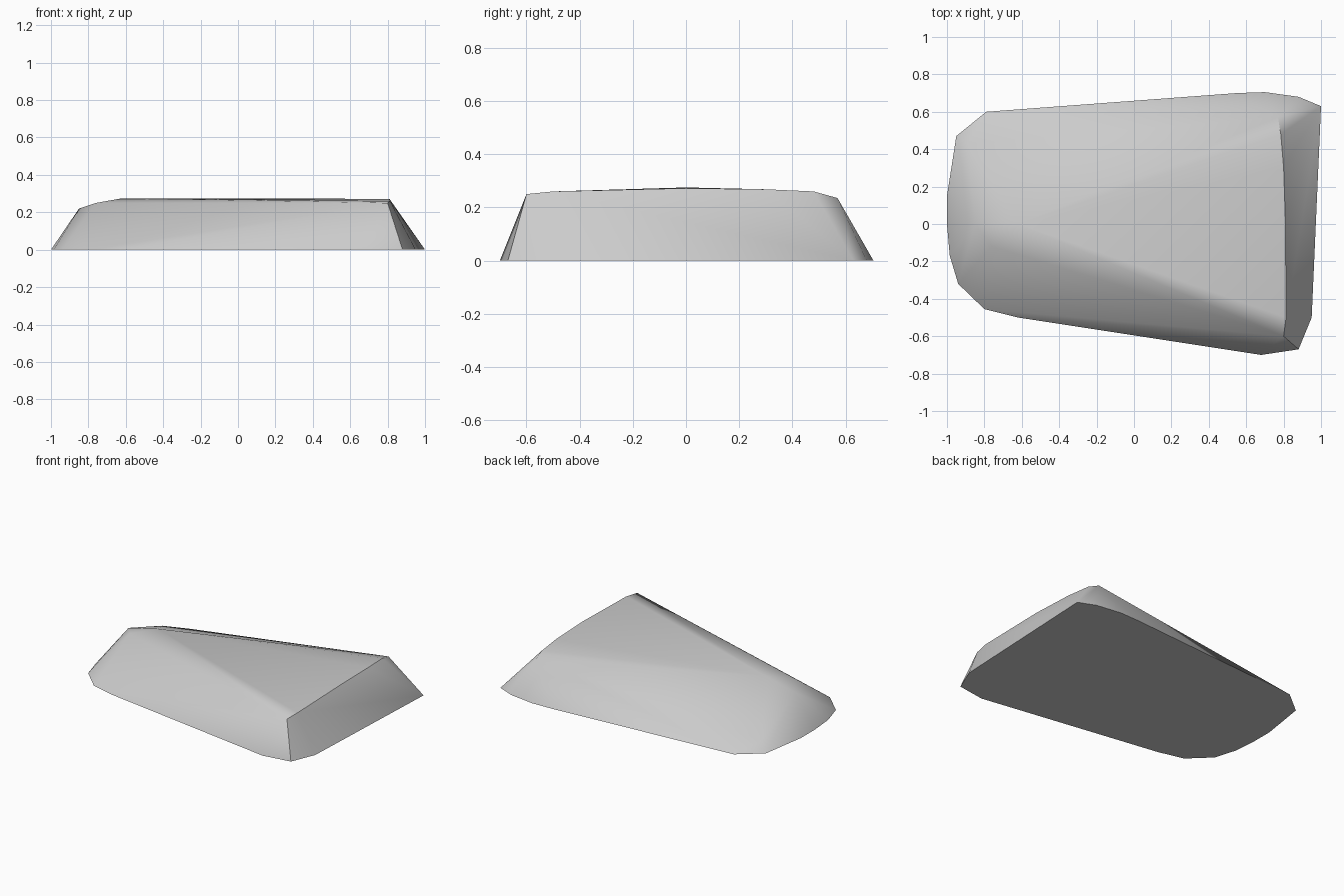
import bpy
import bmesh
import math

cube = bpy.data.objects.get("Cube")
if cube:
    bpy.data.objects.remove(cube, do_unlink=True)

# Plain grey stone
stone = bpy.data.materials.new("grey stone")
stone.use_nodes = True
grey = (0.6, 0.6, 0.6, 1)
stone.diffuse_color = grey
stone.node_tree.nodes["Principled BSDF"].inputs["Base Color"].default_value = grey

# Ground outline of the slab
base = [(-1, 0.15), (-0.95, 0.47), (-0.79, 0.60), (0.55, 0.70), (0.70, 0.705),
        (0.88, 0.68), (1, 0.63), (0.95, -0.5), (0.88, -0.67), (0.68, -0.70),
        (-0.62, -0.5), (-0.8, -0.455), (-0.94, -0.32), (-0.985, -0.17), (-1, 0)]

# High rim at the broad end, then the peak and shoulders at the narrow end
rim = [(0.80, -0.60, 0.25), (0.813, -0.5, 0.26), (0.81, 0, 0.272),
       (0.80, 0.3, 0.268), (0.785, 0.48, 0.26), (0.77, 0.57, 0.235)]
shoulder = [(-0.62, 0, 0.275), (-0.76, -0.12, 0.25), (-0.85, 0, 0.22),
            (-0.89, 0.43, 0.06)]

# Wrap the points in a faceted shell
bm = bmesh.new()
for point in [(x, y, 0) for x, y in base] + rim + shoulder:
    bm.verts.new(point)
hull = bmesh.ops.convex_hull(bm, input=bm.verts[:])
loose = [v for v in bm.verts if not v.link_faces]
bmesh.ops.delete(bm, geom=loose, context='VERTS')
bmesh.ops.recalc_face_normals(bm, faces=bm.faces[:])

# Merge the flat underside into one face
under = [f for f in bm.faces if f.normal.z < -0.99]
bmesh.ops.dissolve_faces(bm, faces=under)

mesh = bpy.data.meshes.new("rock_slab")
bm.to_mesh(mesh)
bm.free()
mesh.materials.append(stone)
rock = bpy.data.objects.new("rock_slab", mesh)
bpy.context.collection.objects.link(rock)

# Soft facets with crisp edges at the broad end
bpy.ops.object.select_all(action='DESELECT')
rock.select_set(True)
bpy.context.view_layer.objects.active = rock
bpy.ops.object.shade_smooth_by_angle(angle=math.radians(42))
